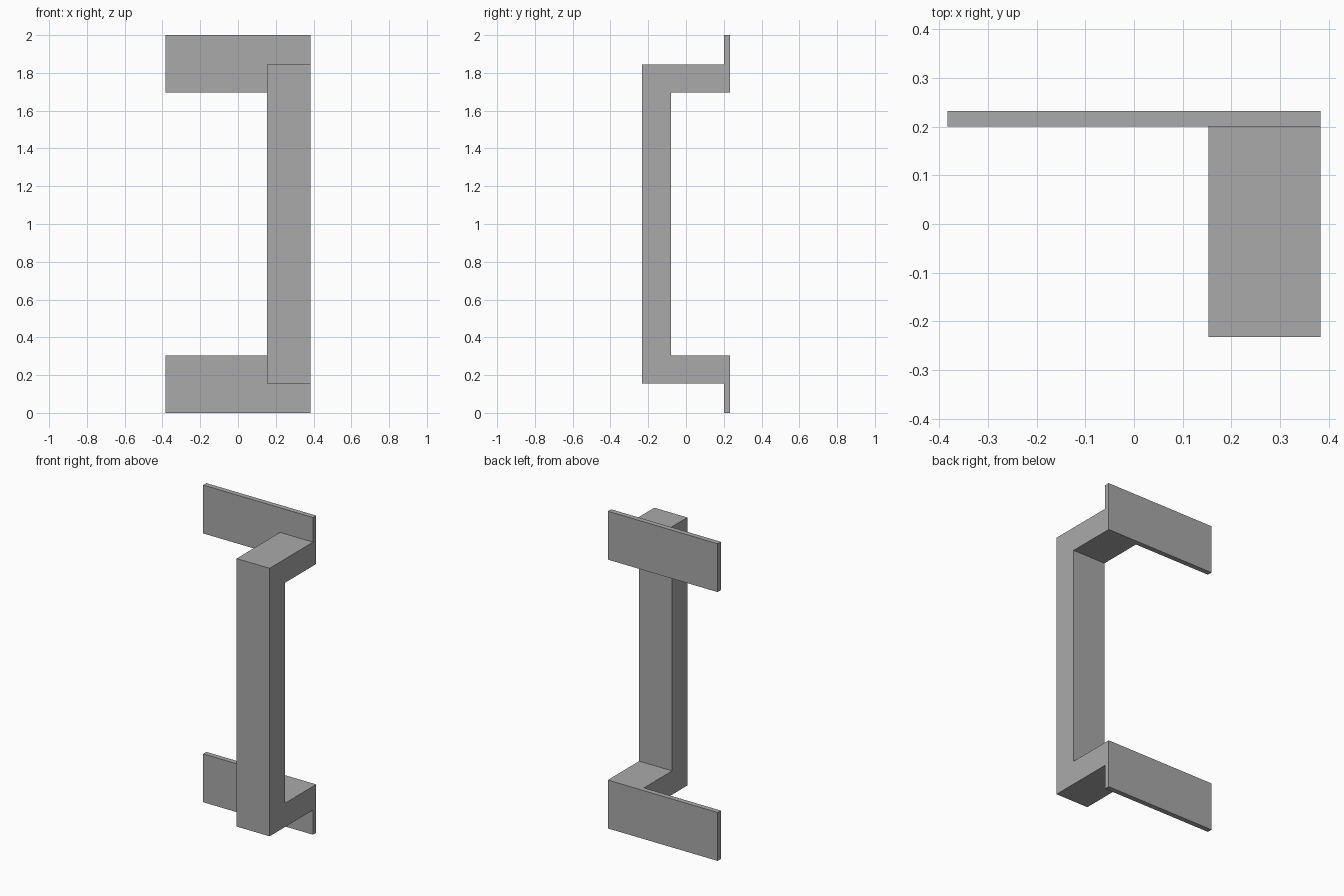
import bpy
import bmesh

cube = bpy.data.objects.get("Cube")
if cube:
    bpy.data.objects.remove(cube, do_unlink=True)

grey = bpy.data.materials.new("plain grey")
grey.use_nodes = True
colour = (0.4, 0.4, 0.4, 1)
grey.diffuse_color = colour
grey.node_tree.nodes["Principled BSDF"].inputs["Base Color"].default_value = colour

HALF_X, HALF_Y, TOP = 0.383, 0.232, 2.0
GRIP_X = 0.153           # inner side of the grip
PLATE_Y = 0.2            # front face of the mounting plates
PLATE_H = 0.305
ARM_LOW = 0.155          # underside of the lower arm
GRIP_BACK = -0.08


def extrude_profile(name, profile, x0, x1):
    """Extrude a closed (y, z) outline along x."""
    bm = bmesh.new()
    face = bm.faces.new([bm.verts.new((x0, y, z)) for y, z in profile])
    result = bmesh.ops.extrude_face_region(bm, geom=[face])
    verts = [g for g in result["geom"] if isinstance(g, bmesh.types.BMVert)]
    bmesh.ops.translate(bm, verts=verts, vec=(x1 - x0, 0, 0))
    bmesh.ops.recalc_face_normals(bm, faces=bm.faces)
    mesh = bpy.data.meshes.new(name)
    bm.to_mesh(mesh)
    bm.free()
    mesh.materials.append(grey)
    obj = bpy.data.objects.new(name, mesh)
    bpy.context.collection.objects.link(obj)
    return obj


# C-shaped grip: upright bar with an arm at each end
lower = [(GRIP_BACK, PLATE_H), (PLATE_Y, PLATE_H), (PLATE_Y, ARM_LOW), (-HALF_Y, ARM_LOW)]
upper = [(y, TOP - z) for y, z in reversed(lower)]
extrude_profile("grip", lower + upper, GRIP_X, HALF_X)

# Mounting plates behind the arms
for name, z in (("lower_plate", 0), ("upper_plate", TOP - PLATE_H)):
    outline = [(PLATE_Y, z), (HALF_Y, z), (HALF_Y, z + PLATE_H), (PLATE_Y, z + PLATE_H)]
    extrude_profile(name, outline, -HALF_X, HALF_X)
